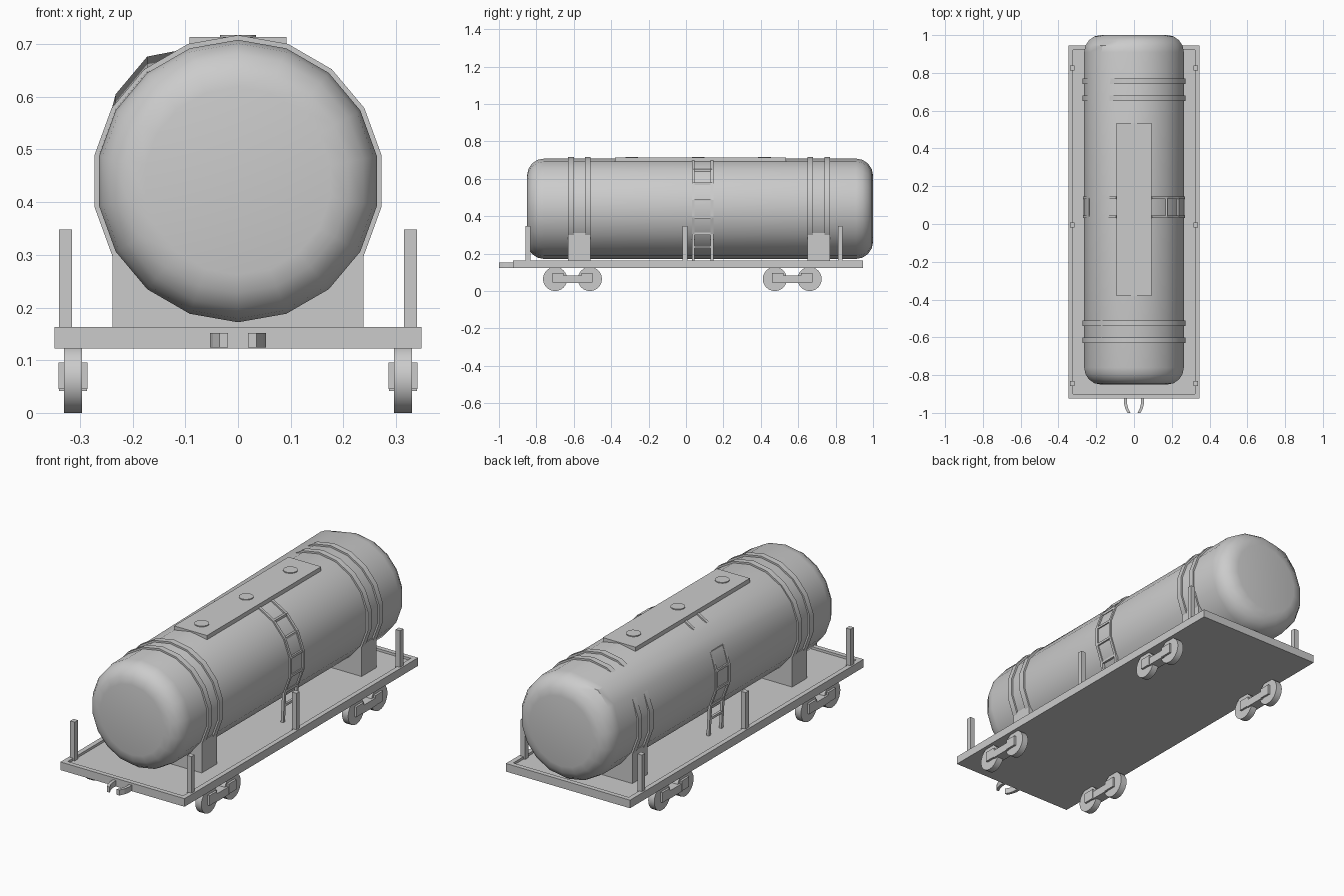
import bpy, bmesh, math
from mathutils import Matrix, Vector

cube = bpy.data.objects.get("Cube")
if cube:
    bpy.data.objects.remove(cube, do_unlink=True)

grey = bpy.data.materials.new("plain grey")
grey.use_nodes = True
colour = (0.6, 0.6, 0.6, 1)
grey.diffuse_color = colour
grey.node_tree.nodes["Principled BSDF"].inputs["Base Color"].default_value = colour

AXIS_Z = 0.44   # height of the tank's centre line
SIDES = 18


def finish(name, bm, smooth=False):
    bmesh.ops.recalc_face_normals(bm, faces=bm.faces)
    mesh = bpy.data.meshes.new(name)
    bm.to_mesh(mesh)
    bm.free()
    mesh.materials.append(grey)
    obj = bpy.data.objects.new(name, mesh)
    bpy.context.collection.objects.link(obj)
    if smooth:
        bpy.ops.object.select_all(action='DESELECT')
        obj.select_set(True)
        bpy.context.view_layer.objects.active = obj
        bpy.ops.object.shade_smooth_by_angle(angle=math.radians(30))


def add_box(bm, x0, x1, y0, y1, z0, z1):
    lo, hi = Vector((x0, y0, z0)), Vector((x1, y1, z1))
    m = Matrix.Translation((lo + hi) / 2) @ Matrix.Diagonal((*(hi - lo), 1))
    bmesh.ops.create_cube(bm, size=1, matrix=m)


def box(name, *bounds):
    bm = bmesh.new()
    add_box(bm, *bounds)
    finish(name, bm)


def cylinder(name, centre, radius, depth, sides, turn=None):
    bm = bmesh.new()
    m = Matrix.Translation(centre)
    if turn:
        m = m @ Matrix.Rotation(math.pi / 2, 4, turn)
    bmesh.ops.create_cone(bm, cap_ends=True, segments=sides, radius1=radius,
                          radius2=radius, depth=depth, matrix=m)
    finish(name, bm, True)


def around(radius, degrees):
    a = math.radians(degrees)
    return radius * math.sin(a), AXIS_Z + radius * math.cos(a)


def skin(bm, rings):
    """Join rows of vertices into a closed tube."""
    n = len(rings[0])
    for a, b in zip(rings, rings[1:]):
        for i in range(n):
            j = (i + 1) % n
            bm.faces.new((a[i], a[j], b[j], b[i]))
    bm.faces.new(rings[0])
    bm.faces.new(rings[-1])


def lathe(name, profile, reshape=None):
    """Rings of (y, radius) about the tank's centre line."""
    bm = bmesh.new()
    rings = []
    for y, r in profile:
        points = [around(r, i * 360 / SIDES) for i in range(SIDES)]
        rings.append([bm.verts.new((x, y, z)) for x, z in points])
    if reshape:
        reshape(rings)
    skin(bm, rings)
    finish(name, bm, True)


def sweep(bm, path, y0, y1, thick):
    """Rail following a path of (x, z)."""
    rows = []
    for i, (x, z) in enumerate(path):
        p, q = path[max(i - 1, 0)], path[min(i + 1, len(path) - 1)]
        n = Vector((q[1] - p[1], p[0] - q[0])).normalized() * thick / 2
        rows.append([bm.verts.new(v) for v in (
            (x + n.x, y0, z + n.y), (x + n.x, y1, z + n.y),
            (x - n.x, y1, z - n.y), (x - n.x, y0, z - n.y))])
    skin(bm, rows)


# Tank with rounded ends and a raised shoulder at the rear
R, ROUND, FRONT, BACK = 0.268, 0.09, -0.85, 1.0
curve = [(ROUND * (1 - math.sin(t)), R - ROUND * (1 - math.cos(t)))
         for t in (math.radians(90 - 22.5 * k) for k in range(5))]
profile = [(FRONT + d, r) for d, r in curve] + [(BACK - d, r) for d, r in reversed(curve)]


def raise_shoulder(rings):
    for ring in rings[5:7]:
        for i in (15, 16):
            ring[i].co.z += 0.031


lathe("tank", profile, raise_shoulder)

# Bands and saddles
for place, y in (("front", -0.57), ("rear", 0.71)):
    for k, off in enumerate((-0.045, 0.045)):
        lathe(f"{place}_band_{k + 1}", [(y + off - 0.015, 0.277), (y + off + 0.015, 0.277)])
    box(f"{place}_saddle", -0.238, 0.238, y - 0.06, y + 0.06, 0.145, 0.31)

# Top walkway with hatches
box("top_walkway", -0.092, 0.092, -0.38, 0.535, 0.69, 0.713)
for k, y in enumerate((-0.29, 0.065, 0.42)):
    cylinder(f"hatch_{k + 1}", (0, y, 0.712), 0.034, 0.011, 16)

# Deck with a sunken floor inside a raised rim
bm = bmesh.new()
add_box(bm, -0.348, 0.348, -0.925, 0.945, 0.122, 0.163)
bm.normal_update()
floor = [f for f in bm.faces if f.normal.z > 0.9]
bmesh.ops.inset_region(bm, faces=floor, thickness=0.034)
bmesh.ops.inset_region(bm, faces=floor, thickness=0.0005)
bmesh.ops.translate(bm, verts=floor[0].verts, vec=(0, 0, -0.012))
finish("deck", bm)

# Posts, ladders, couplers and bogies on both sides
for side, s in (("left", 1), ("right", -1)):
    for k, y in enumerate((-0.845, -0.005, 0.825)):
        x0, x1 = sorted((s * 0.315, s * 0.34))
        box(f"{side}_post_{k + 1}", x0, x1, y - 0.013, y + 0.013, 0.145, 0.348)

    # Ladder hugging the tank
    bm = bmesh.new()
    path = [around(0.268, a) for a in range(20, 121, 20)] + [(0.224, 0.15)]
    path = [(s * x, z) for x, z in path]
    for y in (0.032, 0.132):
        sweep(bm, path, y, y + 0.014, 0.014)
    rungs = path[1:-1] + [(s * 0.228, 0.235)]
    for x, z in rungs:
        add_box(bm, x - 0.006, x + 0.006, 0.04, 0.138, z - 0.006, z + 0.006)
    finish(f"{side}_ladder", bm)

    # Curved coupler hook
    bm = bmesh.new()
    rows = []
    for y, x in ((-0.92, 0.044), (-0.95, 0.045), (-0.975, 0.039), (-1.0, 0.027)):
        rows.append([bm.verts.new((s * (x + dx), y, z)) for dx, z in (
            (-0.008, 0.124), (0.008, 0.124), (0.008, 0.152), (-0.008, 0.152))])
    skin(bm, rows)
    finish(f"{side}_coupler_hook", bm)

    # Wheels and side frames
    for place, y in (("front", -0.607), ("rear", 0.568)):
        for k, dy in enumerate((-0.093, 0.093)):
            cylinder(f"{place}_{side}_wheel_{k + 1}", (s * 0.313, y + dy, 0.0645),
                     0.0645, 0.034, 24, 'Y')
        bm = bmesh.new()
        x0, x1 = sorted((s * 0.286, s * 0.341))
        for dy in (-0.077, 0.077):
            add_box(bm, x0, x1, y + dy - 0.03, y + dy + 0.03, 0.045, 0.096)
        add_box(bm, x0 + 0.001, x1 - 0.001, y - 0.055, y + 0.055, 0.042, 0.082)
        finish(f"{place}_{side}_side_frame", bm)
